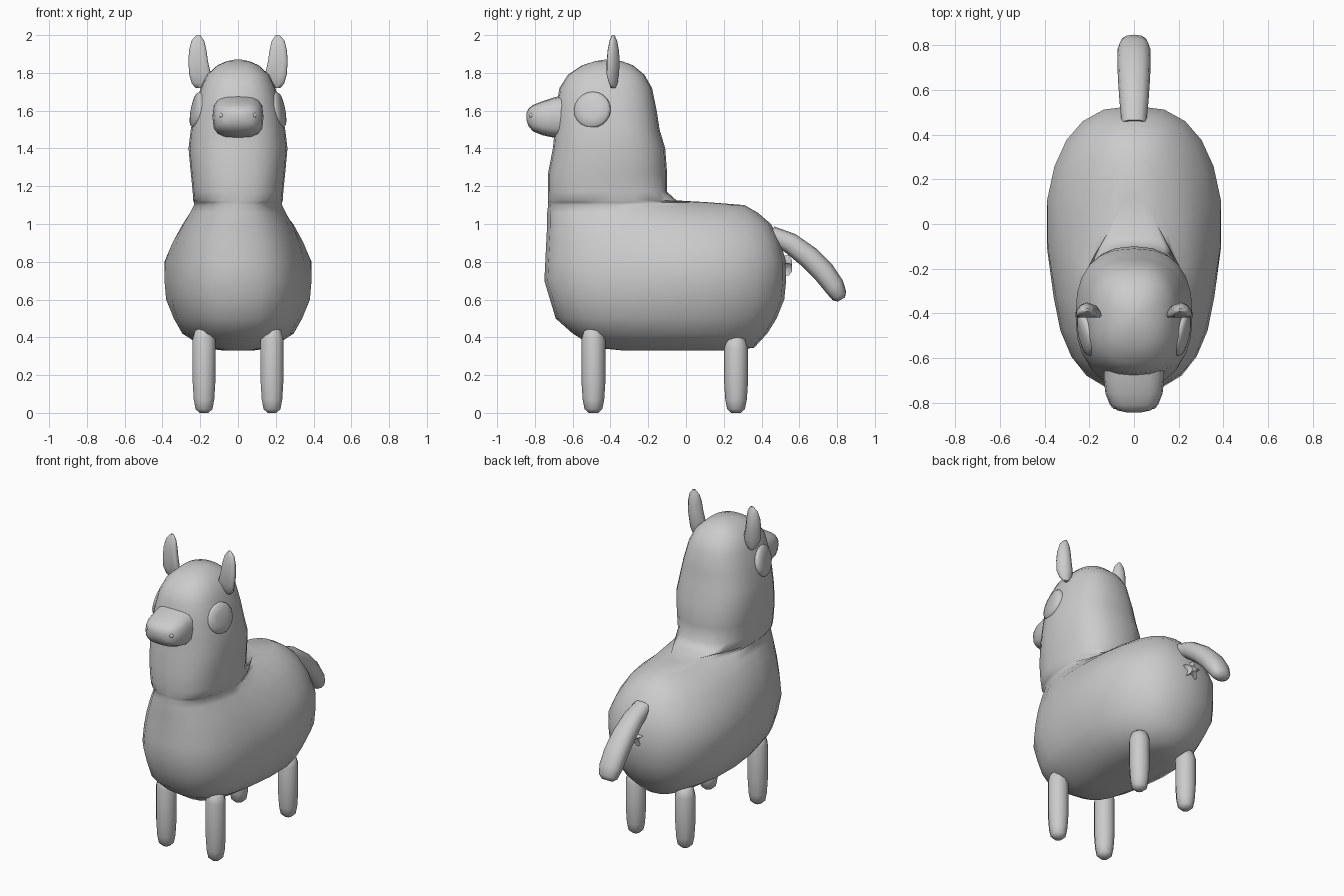
import bpy, bmesh, math
from mathutils import Vector

X, Y, Z = Vector((1, 0, 0)), Vector((0, 1, 0)), Vector((0, 0, 1))
wool = bpy.data.materials.new("plain grey")
wool.diffuse_color = (0.6, 0.6, 0.6, 1)


def ring(c, u, v, ru, rv, n=12, power=2.0):
    """Superellipse ring around c in the plane of u and v."""
    pts = []
    for i in range(n):
        a = 2 * math.pi * i / n
        cu, sv = math.cos(a), math.sin(a)
        pts.append(Vector(c) + u * ru * math.copysign(abs(cu) ** (2 / power), cu)
                   + v * rv * math.copysign(abs(sv) ** (2 / power), sv))
    return pts


def loft(name, rings, angle=60):
    """Skin a list of rings and close both ends."""
    bm = bmesh.new()
    vs = [[bm.verts.new(p) for p in r] for r in rings]
    n = len(vs[0])
    for a, b in zip(vs, vs[1:]):
        for i in range(n):
            j = (i + 1) % n
            bm.faces.new((a[i], a[j], b[j], b[i]))
    bm.faces.new(vs[0][::-1])
    bm.faces.new(vs[-1])
    bmesh.ops.recalc_face_normals(bm, faces=bm.faces)
    me = bpy.data.meshes.new(name)
    bm.to_mesh(me)
    bm.free()
    me.materials.append(wool)
    ob = bpy.data.objects.new(name, me)
    bpy.context.collection.objects.link(ob)
    bpy.ops.object.select_all(action='DESELECT')
    ob.select_set(True)
    bpy.context.view_layer.objects.active = ob
    bpy.ops.object.shade_smooth_by_angle(angle=math.radians(angle))
    return ob


def lathe(name, base, axis, profile, n=10, angle=60):
    """Revolve (radius, height) pairs around an axis through base."""
    axis = Vector(axis).normalized()
    u = axis.cross(Z if abs(axis.z) < 0.9 else X).normalized()
    v = axis.cross(u)
    return loft(name, [ring(Vector(base) + axis * h, u, v, r, r, n) for r, h in profile], angle)


# Body, neck and head: height, front y, back y, front half width, rear half width
slices = [
    (0.330, -0.33, 0.24, 0.08, 0.08), (0.345, -0.48, 0.36, 0.17, 0.18),
    (0.42, -0.60, 0.43, 0.28, 0.30), (0.50, -0.69, 0.48, 0.33, 0.345),
    (0.60, -0.72, 0.52, 0.36, 0.39), (0.70, -0.75, 0.53, 0.37, 0.40),
    (0.80, -0.745, 0.53, 0.36, 0.40), (0.90, -0.74, 0.50, 0.335, 0.355),
    (1.00, -0.735, 0.45, 0.295, 0.29), (1.06, -0.735, 0.38, 0.26, 0.22),
    (1.10, -0.73, 0.31, 0.24, 0.14), (1.115, -0.73, 0.12, 0.238, 0.11),
    (1.125, -0.73, -0.05, 0.237, 0.22), (1.17, -0.73, -0.10, 0.24, 0.24),
    (1.27, -0.73, -0.10, 0.25, 0.25), (1.40, -0.705, -0.11, 0.262, 0.262),
    (1.50, -0.695, -0.14, 0.25, 0.25), (1.60, -0.69, -0.155, 0.23, 0.23),
    (1.72, -0.67, -0.18, 0.198, 0.198), (1.79, -0.625, -0.22, 0.165, 0.165),
    (1.84, -0.55, -0.28, 0.11, 0.11), (1.862, -0.48, -0.34, 0.06, 0.06),
    (1.87, -0.43, -0.38, 0.02, 0.02)]
rings = []
for z, yf, yb, wf, wr in slices:
    r = ring((0, (yf + yb) / 2, z), X, Y, 1, (yb - yf) / 2, 24, 2.5)
    for p in r:
        t = min(1, max(0, (p.y + 0.35) / 0.4))
        p.x *= wf + (wr - wf) * t * t * (3 - 2 * t)
    rings.append(r)
loft("body", rings, 80)

# Muzzle: y, bottom, top, half width
loft("muzzle", [ring((0, y, (b + t) / 2), X, Z, w, (t - b) / 2, 16, 3)
                for y, b, t, w in [(-0.60, 1.455, 1.69, 0.135), (-0.70, 1.457, 1.67, 0.135),
                                   (-0.76, 1.47, 1.65, 0.128), (-0.81, 1.49, 1.63, 0.108),
                                   (-0.835, 1.52, 1.61, 0.075), (-0.845, 1.55, 1.585, 0.03)]])

# Tail: y, z along the centre line, direction angle, half width, half thickness
tail = []
for y, z, deg, w, h in [(0.45, 0.945, -22, 0.055, 0.045), (0.55, 0.90, -32, 0.065, 0.055),
                        (0.65, 0.825, -41, 0.072, 0.06), (0.73, 0.745, -48, 0.075, 0.06),
                        (0.785, 0.67, -54, 0.073, 0.055), (0.812, 0.62, -58, 0.06, 0.043),
                        (0.822, 0.60, -60, 0.035, 0.022)]:
    a = math.radians(deg)
    tail.append(ring((0, y, z), X, Vector((0, -math.sin(a), math.cos(a))), w, h, 12, 2.3))
loft("tail", tail)

# Small star-shaped bump under the tail
star = []
for y, s in [(0.50, 1.0), (0.545, 1.0), (0.56, 0.6)]:
    star.append([Vector((math.sin(i * math.pi / 5), 0, math.cos(i * math.pi / 5)))
                 * s * (0.058 if i % 2 == 0 else 0.024) + Vector((0, y, 0.775))
                 for i in range(10)])
loft("rear_star", star)

for side, s in (("right", 1), ("left", -1)):
    # Legs with rounded ends
    for part, y, top in (("front", -0.49, 0.45), ("back", 0.265, 0.40)):
        lathe(f"{part}_leg_{side}", (s * 0.18, y, 0), Z,
              [(0.025, 0.0), (0.047, 0.02), (0.057, 0.07), (0.063, 0.16),
               (0.063, top - 0.06), (0.05, top - 0.015), (0.03, top)])

    # Domed eye discs
    lathe(f"eye_{side}", (s * 0.212, -0.495, 1.603), (s, -0.22, 0.2),
          [(0.098, -0.05), (0.098, 0.008), (0.088, 0.02), (0.05, 0.028), (0.015, 0.03)], 20, 40)

    # Nostrils
    lathe(f"nostril_{side}", (s * 0.085, -0.815, 1.575), (0, -1, 0),
          [(0.006, -0.015), (0.015, -0.006), (0.015, 0.006), (0.006, 0.014)], 8)

    # Ears, bent slightly forward at the edges: z, centre x, half width, half depth
    ear = []
    for z, x, w, d in [(1.72, 0.205, 0.02, 0.012), (1.745, 0.20, 0.045, 0.022),
                       (1.79, 0.20, 0.058, 0.03), (1.86, 0.211, 0.052, 0.034),
                       (1.92, 0.213, 0.046, 0.03), (1.97, 0.213, 0.034, 0.02),
                       (2.0, 0.21, 0.01, 0.007)]:
        r = ring((s * x, -0.385, z), X, Y, w, d, 12)
        for p in r:
            p.y -= 8 * (p.x - s * x) ** 2
        ear.append(r)
    loft(f"ear_{side}", ear)
